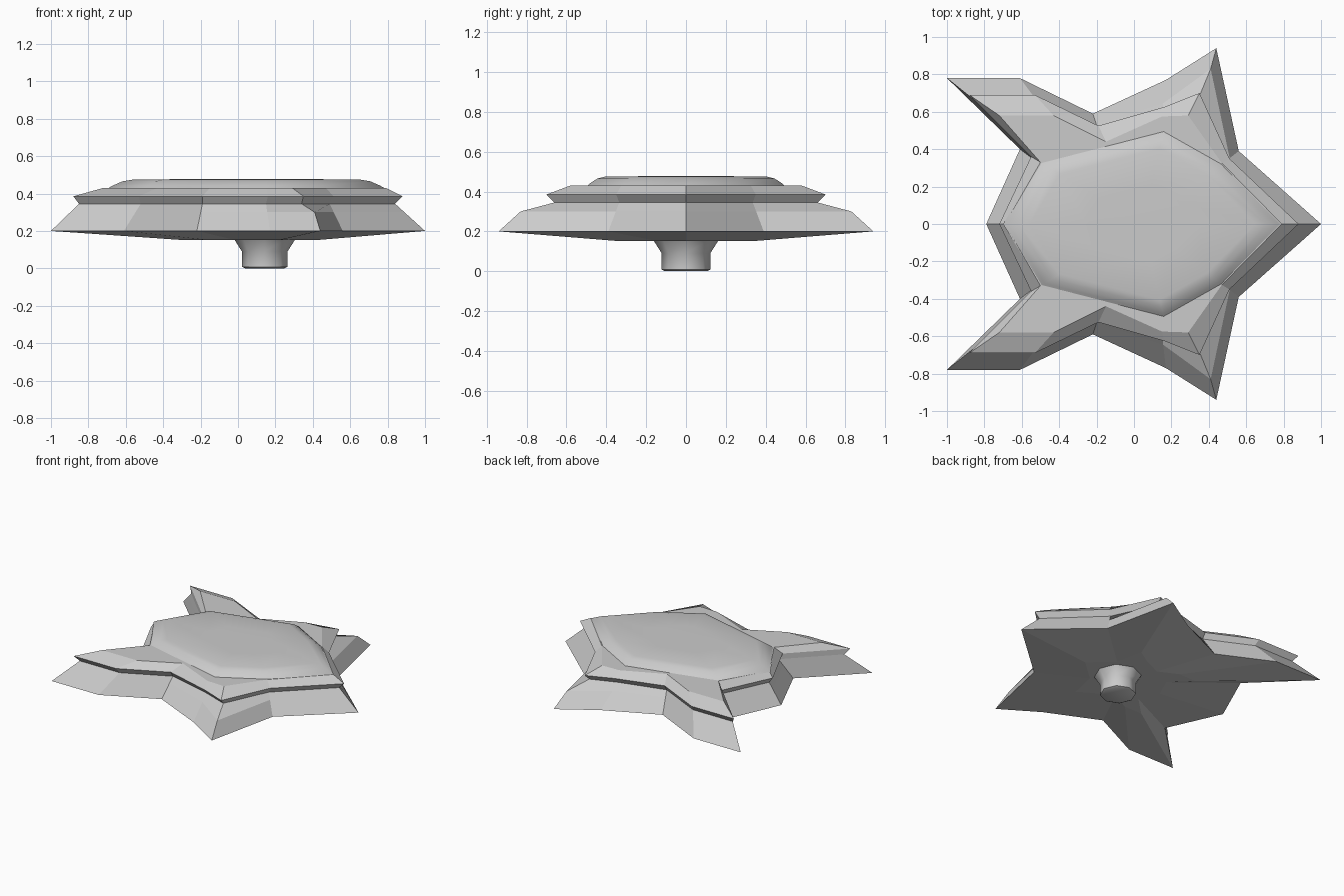
import bpy, bmesh, math
from mathutils import Vector

if "Cube" in bpy.data.objects:
    bpy.data.objects.remove(bpy.data.objects["Cube"])


def mirror_ring(half, z):
    """Half outline (from +x tip to -x notch, both on y=0) -> full closed ring."""
    pts = half + [(x, -y) for x, y in reversed(half[1:-1])]
    return [Vector((x, y, z)) for x, y in pts]


def loft(name, rings, smooth=None):
    bm = bmesh.new()
    rows = [[bm.verts.new(p) for p in r] for r in rings]
    n = len(rows[0])
    for a, b in zip(rows, rows[1:]):
        for i in range(n):
            j = (i + 1) % n
            bm.faces.new((a[i], a[j], b[j], b[i]))
    bm.faces.new(list(reversed(rows[0])))
    bm.faces.new(rows[-1])
    bmesh.ops.recalc_face_normals(bm, faces=bm.faces)
    me = bpy.data.meshes.new(name)
    bm.to_mesh(me)
    bm.free()
    ob = bpy.data.objects.new(name, me)
    bpy.context.collection.objects.link(ob)
    if smooth:
        bpy.ops.object.select_all(action='DESELECT')
        ob.select_set(True)
        bpy.context.view_layer.objects.active = ob
        bpy.ops.object.shade_smooth_by_angle(angle=math.radians(smooth))
    return ob


# Star-shaped body: stacked outlines joined into one faceted shell
rim = [(1, 0), (.56, .39), (.44, .94), (.17, .77), (-.22, .59),
       (-.61, .78), (-1, .78), (-.61, .40), (-.79, 0)]
groove = [(.84, 0), (.49, .335), (.34, .66), (.15, .59), (-.19, .50),
          (-.52, .66), (-.85, .66), (-.53, .34), (-.69, 0)]
lip = [(.88, 0), (.51, .35), (.35, .70), (.16, .625), (-.19, .525),
       (-.53, .69), (-.88, .69), (-.55, .36), (-.72, 0)]
deck = [(.79, 0), (.47, .325), (.29, .58), (.15, .575), (-.15, .44),
        (-.43, .58), (-.72, .58), (-.50, .33), (-.69, 0)]
belly = [(.1 + (x - .1) * .37, y * .37) for x, y in rim]
shoulder = [(a[0] + (b[0] - a[0]) * .69, a[1] + (b[1] - a[1]) * .69)
            for a, b in zip(rim, groove)]
shoulder[2] = (.41, .83)
loft("star_body", [mirror_ring(belly, .152), mirror_ring(rim, .2),
                   mirror_ring(shoulder, .3), mirror_ring(groove, .345),
                   mirror_ring(lip, .385), mirror_ring(deck, .43)])

# Smooth rounded cushion on top
edge = [(.79, 0), (.47, .325), (.16, .50), (-.50, .33), (-.70, 0)]


def inset(s):
    return [(.045 + (x - .045) * s, y * s) for x, y in edge]


loft("top_cushion", [mirror_ring(inset(s), z) for s, z in
                     ((1, .425), (.96, .442), (.89, .465), (.81, .475), (.4, .477))], 60)

# Flared post underneath
loft("post", [[Vector((.143 + r * math.cos(i * math.pi / 4),
                       r * math.sin(i * math.pi / 4), z)) for i in range(8)]
              for r, z in ((.105, 0), (.122, .008), (.122, .09), (.165, .158))], 50)
